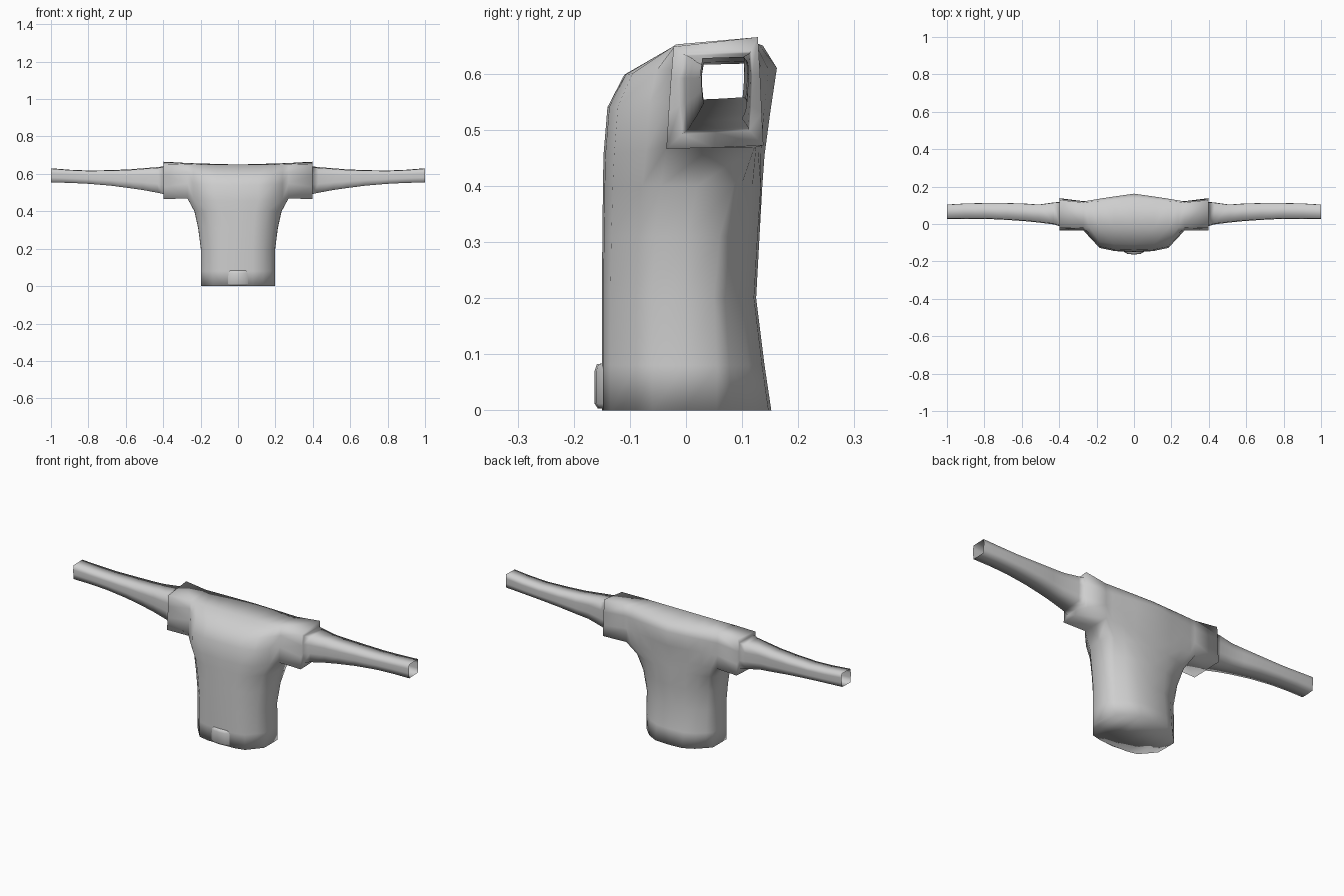
import bpy, bmesh, math

cube = bpy.data.objects.get("Cube")
if cube:
    bpy.data.objects.remove(cube, do_unlink=True)

grey = bpy.data.materials.new("light_grey")
grey.use_nodes = True
grey.diffuse_color = (0.62, 0.62, 0.62, 1)
grey.node_tree.nodes["Principled BSDF"].inputs["Base Color"].default_value = (0.62, 0.62, 0.62, 1)


def finish(name, bm):
    """Turn a half mesh (x >= 0) into a mirrored, smooth object."""
    bmesh.ops.recalc_face_normals(bm, faces=bm.faces)
    mesh = bpy.data.meshes.new(name)
    bm.to_mesh(mesh)
    bm.free()
    mesh.materials.append(grey)
    mesh.shade_smooth()
    ob = bpy.data.objects.new(name, mesh)
    bpy.context.collection.objects.link(ob)
    mod = ob.modifiers.new("mirror", 'MIRROR')
    mod.use_clip = True
    mod.merge_threshold = 0.0005


def bridge(bm, a, b, closed=False):
    """Fill quads between two equally long rows of vertices."""
    n = len(a)
    for i in range(n if closed else n - 1):
        j = (i + 1) % n
        bm.faces.new((a[i], a[j], b[j], b[i]))


# Column layout from the centre line out to the side, and plan curves
COLS = [0, 0.4, 0.68, 0.88, 1]
CHEST = [1, 0.97, 0.83, 0.32, 0]
BACK = [1, 0.95, 0.66, 0.26, 0]
PEAK = [1, 0.64, 0.36, 0.15, 0]


def row(bm, width, centre, side, bulge):
    """One half row of vertices; centre and side are (y, z)."""
    return [bm.verts.new((width * c,
                          side[0] + (centre[0] - side[0]) * f,
                          side[1] + (centre[1] - side[1]) * f))
            for c, f in zip(COLS, bulge)]


bm = bmesh.new()

# Lower body: z, half width, front y, front side y, back y, back side y
body = [
    (0.00, 0.198, -0.150, -0.06, 0.152, 0.055),
    (0.08, 0.198, -0.150, -0.06, 0.140, 0.055),
    (0.20, 0.198, -0.150, -0.06, 0.125, 0.05),
    (0.31, 0.212, -0.149, -0.055, 0.131, 0.06),
    (0.40, 0.232, -0.148, -0.045, 0.136, 0.085),
]
front, back, middle = [], [], []
for z, w, yf, sf, yb, sb in body:
    front.append(row(bm, w, (yf, z), (sf, z), CHEST))
    back.append(row(bm, w, (yb, z), (sb, z), BACK))
    middle.append(bm.verts.new((w * 1.005, (sf + sb) / 2, z)))

# Closed underside
bridge(bm, front[0], back[0])
bm.faces.new((front[0][-1], middle[0], back[0][-1]))

# Yoke: rows from the armpit over the shoulder, centre (y, z) and side (y, z)
YOKE_W = 0.27
yoke_front = [((-0.147, 0.455), (-0.035, 0.468)), ((-0.14, 0.54), (-0.03, 0.55)),
              ((-0.11, 0.598), (-0.025, 0.61)), ((-0.02, 0.65), (-0.018, 0.652))]
yoke_back = [((0.14, 0.455), (0.122, 0.468)), ((0.15, 0.53), (0.12, 0.54)),
             ((0.162, 0.61), (0.12, 0.605)), ((0.137, 0.65), (0.115, 0.658))]
front += [row(bm, YOKE_W, c, s, CHEST) for c, s in yoke_front]
back += [row(bm, YOKE_W, c, s, PEAK) for c, s in yoke_back]
middle.append(bm.verts.new((YOKE_W, 0.045, 0.468)))

for rows in (front, back):
    for a, b in zip(rows, rows[1:]):
        bridge(bm, a, b)
bridge(bm, front[-1], back[-1])

# Sides of the lower body
n = len(body)
for i in range(n):
    bridge(bm, [front[i][-1], middle[i], back[i][-1]],
           [front[i + 1][-1], middle[i + 1], back[i + 1][-1]])

# Sleeve: the side loop of the yoke carried out to a square cuff
loop = [r[-1] for r in front[n:]] + [r[-1] for r in back[n:]][::-1] + [middle[-1]]
cuff_yz = [(-0.035, 0.466), (-0.031, 0.53), (-0.027, 0.59), (-0.022, 0.648),
           (0.128, 0.665), (0.132, 0.6), (0.135, 0.53), (0.138, 0.472), (0.05, 0.468)]
cuff = [bm.verts.new((0.398, y, z)) for y, z in cuff_yz]
bridge(bm, loop, cuff, True)

# Arm: hollow tapered tube, sections of x, y range, z range
section = [(-0.92, -1), (-0.98, -0.3), (-1, 0.35), (-0.92, 0.94), (0.97, 1),
           (1, 0.4), (0.97, -0.3), (0.92, -0.9), (0, -0.96)]
arm = [
    (0.398, -0.012, 0.118, 0.492, 0.640),
    (0.43, -0.002, 0.115, 0.499, 0.636),
    (0.51, 0.008, 0.104, 0.514, 0.630),
    (0.58, 0.015, 0.109, 0.524, 0.624),
    (0.68, 0.022, 0.112, 0.537, 0.620),
    (0.80, 0.028, 0.112, 0.547, 0.618),
    (0.90, 0.028, 0.110, 0.552, 0.622),
    (1.00, 0.026, 0.104, 0.554, 0.630),
]
previous = cuff
for x, y0, y1, z0, z1 in arm:
    ring = [bm.verts.new((x, (y0 + y1) / 2 + u * (y1 - y0) / 2,
                          (z0 + z1) / 2 + v * (z1 - z0) / 2)) for u, v in section]
    bridge(bm, previous, ring, True)
    previous = ring
finish("torso_and_arms", bm)

# Small raised tab at the front hem
bm = bmesh.new()
outer = [(0, -0.163), (0.035, -0.160), (0.058, -0.146)]
levels = [(0.003, 1, 0.006), (0.012, 1, 0), (0.07, 0.95, 0), (0.082, 0.9, 0.004)]
rows = [[bm.verts.new((x * s, y + d, z)) for x, y in outer] for z, s, d in levels]
for a, b in zip(rows, rows[1:]):
    bridge(bm, a, b)
top = [bm.verts.new((x, -0.146, 0.084)) for x in (0, 0.03, 0.052)]
low = [bm.verts.new((x, -0.146, 0.003)) for x in (0, 0.035, 0.058)]
bridge(bm, rows[-1], top)
bridge(bm, low, rows[0])
finish("front_tab", bm)
